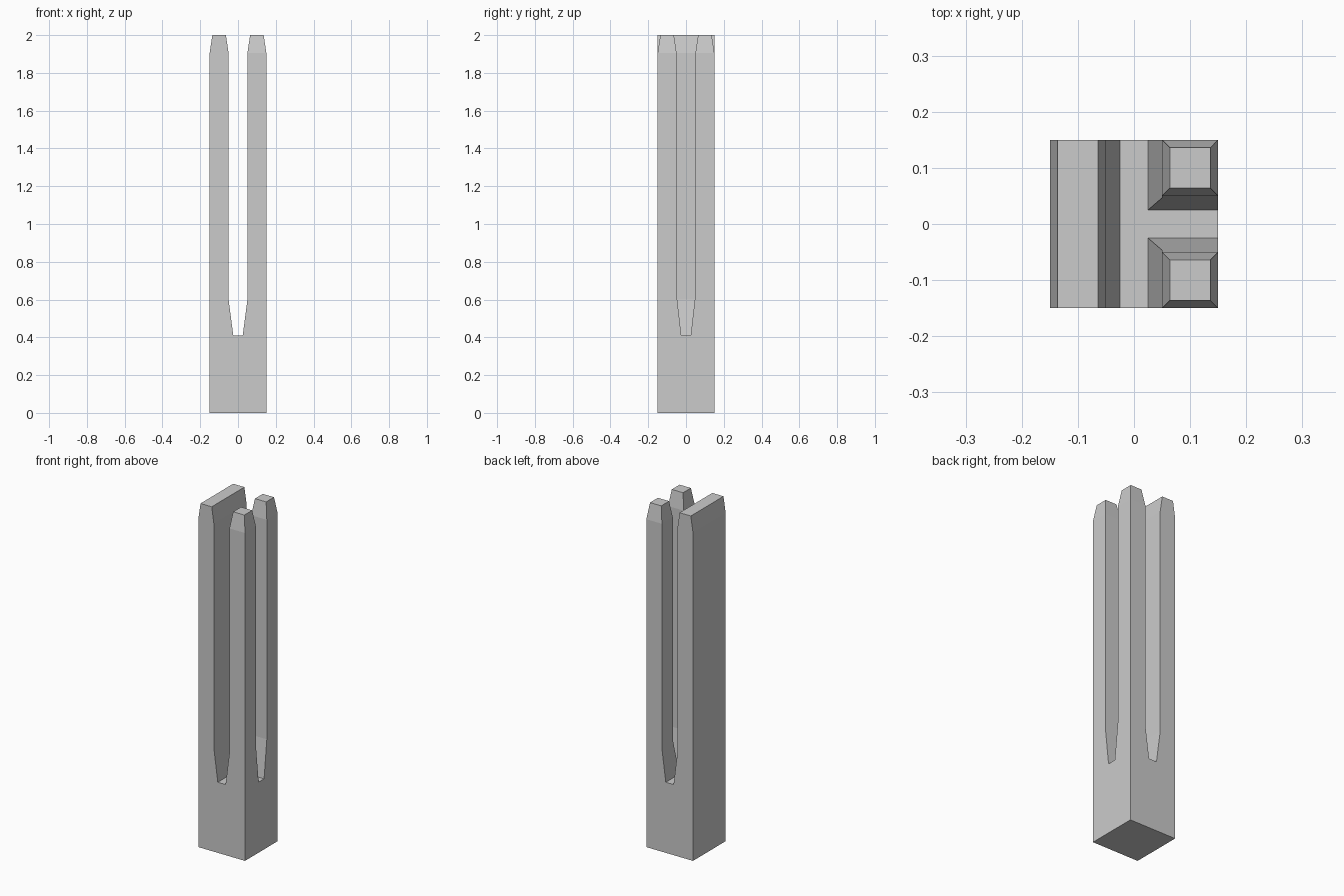
import bpy, bmesh, math

if "Cube" in bpy.data.objects:
    bpy.data.objects.remove(bpy.data.objects["Cube"])

H = 0.15                    # half width of the post
FLOOR, TOP = 0.41, 2.0      # slot floor and tip height
Z_X, Z_Y, Z_TIP = 0.60, 0.63, 1.905   # slot taper ends, tip taper start
A, B, C = 0.025, 0.05, 0.014          # slot half widths, tip inset

bm = bmesh.new()


def loft(rings, cap=True):
    loops = [[bm.verts.new((x, y, z)) for x, y in pts] for pts, z in rings]
    for lo, hi in zip(loops, loops[1:]):
        n = len(lo)
        for i in range(n):
            bm.faces.new((lo[i], lo[(i + 1) % n], hi[(i + 1) % n], hi[i]))
    if cap:
        bm.faces.new(loops[-1])
    return loops


def rect(x0, x1, y0, y1):
    return [(x0, y0), (x1, y0), (x1, y1), (x0, y1)]


# Solid base: sides and bottom
outline = [(-H, -H), (-A, -H), (A, -H), (H, -H), (H, -A), (H, A),
           (H, H), (A, H), (-A, H), (-H, H)]
base = loft([(outline, 0), (outline, FLOOR)], cap=False)
bm.faces.new(base[0][::-1])

# T-shaped slot floor
floor = [(-A, -H), (A, -H), (A, -A), (H, -A), (H, A), (A, A), (A, H), (-A, H)]
bm.faces.new([bm.verts.new((x, y, FLOOR)) for x, y in floor])

# Full-depth slab on the left
loft([(rect(-H, -A, -H, H), FLOOR),
      (rect(-H, -B, -H, H), Z_X),
      (rect(-H, -B, -H, H), Z_TIP),
      (rect(-H + C, -B - C, -H, H), TOP)])

# Two square prongs on the right, mirrored front to back
y_mid = A + (B - A) * (Z_X - FLOOR) / (Z_Y - FLOOR)
for s in (-1, 1):
    loft([(rect(A, H, s * A, s * H), FLOOR),
          (rect(B, H, s * y_mid, s * H), Z_X),
          (rect(B, H, s * B, s * H), Z_Y),
          (rect(B, H, s * B, s * H), Z_TIP),
          (rect(B + C, H - C, s * (B + C), s * (H - C)), TOP)])

# Weld the parts and merge flat regions
bmesh.ops.remove_doubles(bm, verts=bm.verts[:], dist=1e-5)
bmesh.ops.recalc_face_normals(bm, faces=bm.faces[:])
bmesh.ops.dissolve_limit(bm, angle_limit=math.radians(1),
                         verts=bm.verts[:], edges=bm.edges[:])

mesh = bpy.data.meshes.new("slotted_post")
bm.to_mesh(mesh)
bm.free()
bpy.context.collection.objects.link(bpy.data.objects.new("slotted_post", mesh))
